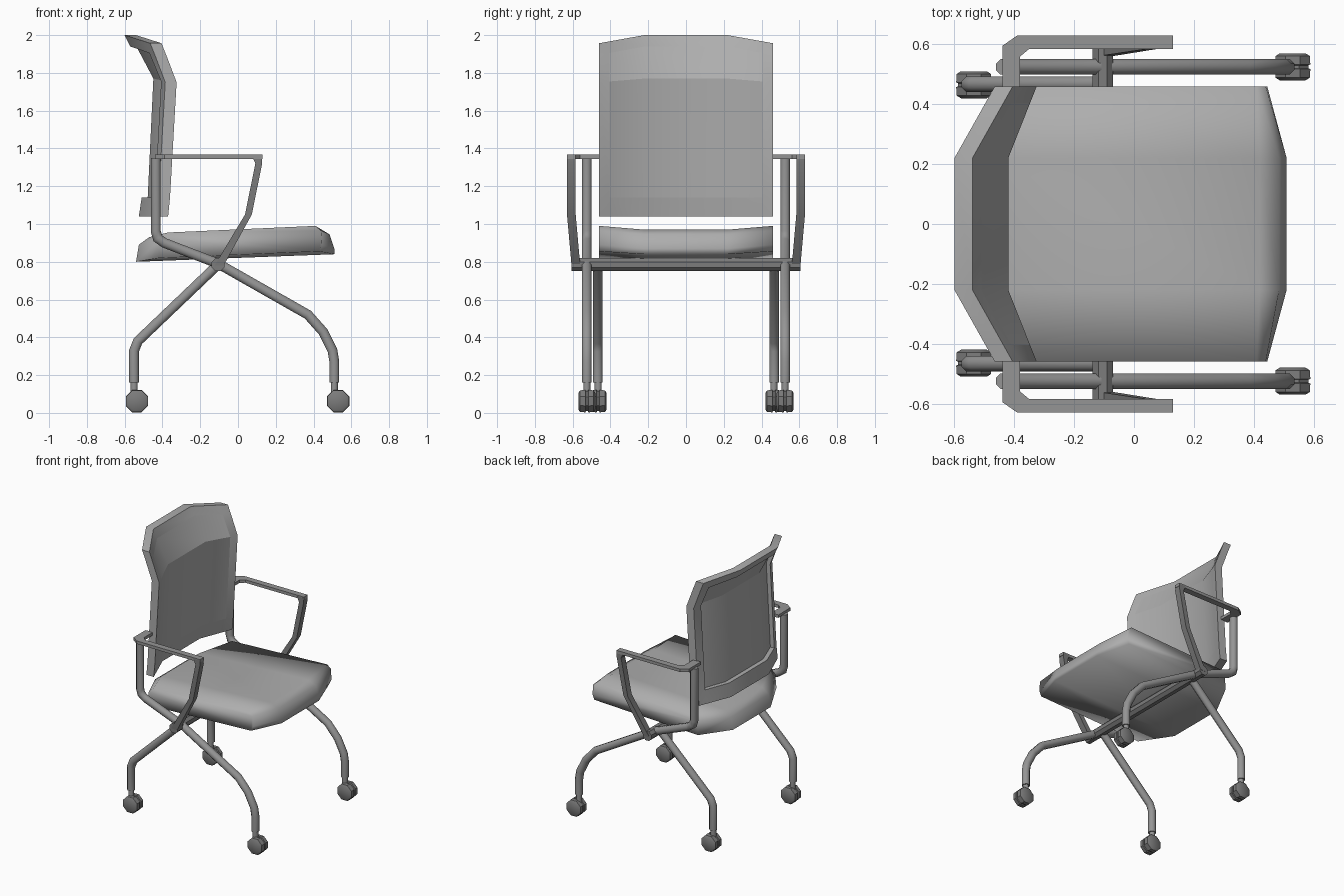
import bpy, bmesh
from math import cos, sin, pi
from mathutils import Vector

if "Cube" in bpy.data.objects:
    bpy.data.objects.remove(bpy.data.objects["Cube"])


def shade(name, g):
    m = bpy.data.materials.new(name)
    m.diffuse_color = (g, g, g, 1)
    m.use_nodes = True
    m.node_tree.nodes["Principled BSDF"].inputs["Base Color"].default_value = m.diffuse_color
    return m


FABRIC = shade("fabric_grey", .42)
METAL = shade("metal_grey", .30)
DARK = shade("dark_grey", .20)


def finish(name, bm, mat, mirror=False, angle=0.6):
    bmesh.ops.recalc_face_normals(bm, faces=bm.faces)
    me = bpy.data.meshes.new(name)
    bm.to_mesh(me)
    bm.free()
    me.materials.append(mat)
    ob = bpy.data.objects.new(name, me)
    bpy.context.collection.objects.link(ob)
    bpy.ops.object.select_all(action='DESELECT')
    ob.select_set(True)
    bpy.context.view_layer.objects.active = ob
    bpy.ops.object.shade_smooth_by_angle(angle=angle)
    if mirror:
        m = ob.modifiers.new("Mirror", 'MIRROR')
        m.use_axis = (False, True, False)
    return ob


def loft(name, rings, mat, mirror=False, angle=0.6):
    bm = bmesh.new()
    vs = [[bm.verts.new(p) for p in r] for r in rings]
    n = len(vs[0])
    for a, b in zip(vs, vs[1:]):
        for i in range(n):
            j = (i + 1) % n
            bm.faces.new((a[i], a[j], b[j], b[i]))
    bm.faces.new(vs[0])
    bm.faces.new(vs[-1])
    return finish(name, bm, mat, mirror, angle)


def tube(name, path, y, r, mat=METAL, sides=8):
    # mitred tube along an (x, z) path at constant y
    pts = [Vector(p) for p in path]
    rings = []
    for i, p in enumerate(pts):
        d0 = (p - pts[i - 1]).normalized() if i else (pts[1] - p).normalized()
        d1 = (pts[i + 1] - p).normalized() if i < len(pts) - 1 else d0
        t = (d0 + d1).normalized()
        k = r / max(t.dot(d0), 0.5)
        n = Vector((-t.y, t.x)) * k
        rings.append([(p.x + n.x * cos(a), y + r * sin(a), p.y + n.y * cos(a))
                      for a in [2 * pi * (s + .5) / sides for s in range(sides)]])
    return loft(name, rings, mat, True, 0.9)


def lathe_y(name, cx, cz, profile, mat, sides=8, mirror=True):
    return loft(name, [[(cx + r * cos(a), y, cz + r * sin(a))
                        for a in [2 * pi * (s + .5) / sides for s in range(sides)]]
                       for y, r in profile], mat, mirror)


# seat cushion: dished, with chamfered plan corners and soft shading
mid = [(-.54, .80), (.51, .84), (.51, .87), (.485, .945), (.42, .97), (-.47, .93), (-.525, .89)]
side = [(-.42, .82), (.43, .855), (.445, .89), (.44, .965), (.41, .99), (-.37, .955), (-.41, .92)]
loft("seat", [[(x, y, z) for x, z in prof]
              for y, prof in ((-.46, side), (-.22, mid), (.22, mid), (.46, side))],
     FABRIC, angle=1.65)

# backrest: rim around a thinner recessed panel
YS = [-.46, -.405, -.22, .22, .405, .46]
MID = [(-.54, 2.0), (-.51, 1.94), (-.42, 1.77), (-.45, 1.14), (-.465, 1.04)]
SIDE = [(-.405, 1.957), (-.38, 1.895), (-.325, 1.75), (-.36, 1.14), (-.37, 1.04)]


def back_part(name, use, depth):
    bm = bmesh.new()
    grid = []
    for y in YS:
        f = max(0, (abs(y) - .22) / .24)
        grid.append([bm.verts.new((a[0] + (b[0] - a[0]) * f, y, a[1] + (b[1] - a[1]) * f))
                     for a, b in zip(MID, SIDE)])
    for i in range(5):
        for j in range(4):
            if use(i, j):
                bm.faces.new((grid[i][j], grid[i + 1][j], grid[i + 1][j + 1], grid[i][j + 1]))
    bmesh.ops.delete(bm, geom=[v for v in bm.verts if not v.link_faces], context='VERTS')
    ext = bmesh.ops.extrude_face_region(bm, geom=bm.faces[:], use_keep_orig=True)
    bmesh.ops.translate(bm, vec=(-depth, 0, 0),
                        verts=[g for g in ext['geom'] if isinstance(g, bmesh.types.BMVert)])
    finish(name, bm, FABRIC, angle=.45)


def inner(i, j):
    return 0 < i < 4 and 0 < j < 3


back_part("backrest_rim", lambda i, j: not inner(i, j), .06)
back_part("backrest_panel", inner, .028)

# front leg running up into the arm post, and rear leg
tube("front_leg_and_post", [(-.435, 1.35), (-.435, .96), (-.425, .925), (-.39, .90), (-.105, .79),
                            (.37, .52), (.45, .43), (.50, .33), (.51, .27), (.51, .16)], .525, .028)
tube("rear_leg", [(-.09, .80), (-.53, .38), (-.55, .33), (-.55, .16)], .467, .028)

# cross rod at the leg pivot
lathe_y("cross_rod", -.105, .785, [(-.605, .037), (.605, .037)], DARK, mirror=False)

# armrest plate
bm = bmesh.new()
outline = [(-.44, .455), (-.44, .595), (-.39, .63), (.13, .63), (.13, .585),
           (-.35, .585), (-.38, .56), (-.38, .455)]
face = bm.faces.new([bm.verts.new((x, y, 1.345)) for x, y in outline])
ext = bmesh.ops.extrude_face_region(bm, geom=[face], use_keep_orig=True)
bmesh.ops.translate(bm, vec=(0, 0, .022),
                    verts=[g for g in ext['geom'] if isinstance(g, bmesh.types.BMVert)])
finish("armrest", bm, METAL, True)

# arm strut from the armrest down to the pivot
loft("arm_strut", [[(x - w, y - .023, z), (x + w, y - .023, z), (x + w, y + .023, z), (x - w, y + .023, z)]
                   for x, y, z, w in ((.10, .607, 1.36, .027), (.11, .607, 1.32, .018),
                                      (.055, .607, 1.05, .018), (-.10, .583, .78, .024))], DARK, True)

# casters: stem plus twin wheels with a shallow groove between
for label, sx, cx, y in (("front", .51, .53, .525), ("rear", -.55, -.535, .465)):
    tube(label + "_caster_stem", [(sx, .18), (sx, .07)], y, .02)
    lathe_y(label + "_caster_wheels", cx, .062,
            [(y - .045, .047), (y - .036, .062), (y - .008, .064), (y - .005, .057),
             (y + .005, .057), (y + .008, .064), (y + .036, .062), (y + .045, .047)], DARK)
